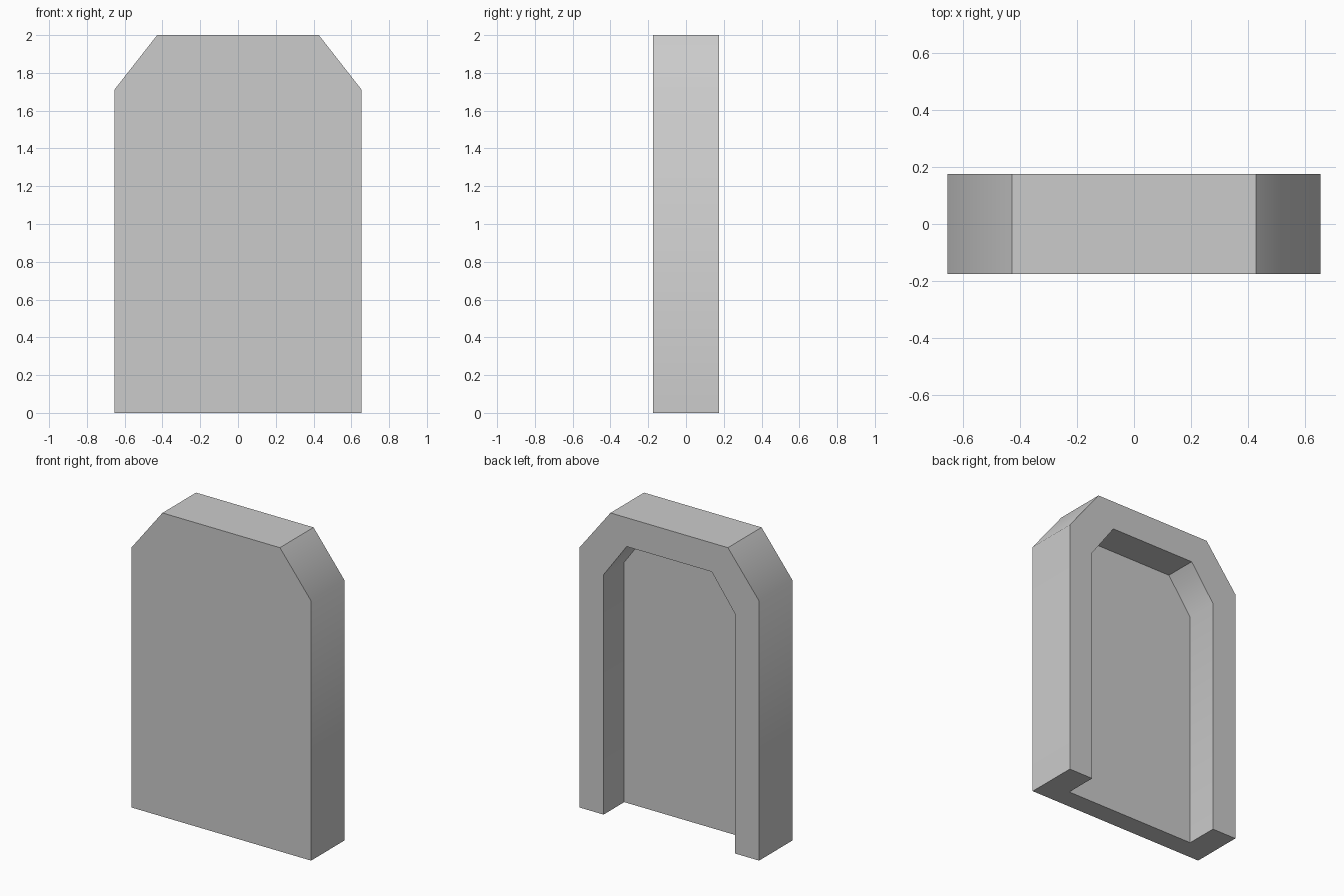
import bpy
import bmesh
from math import radians

default = bpy.data.objects.get("Cube")
if default:
    bpy.data.objects.remove(default, do_unlink=True)

FRONT, BACK = -0.175, 0.175
RECESS = -0.04          # depth at which the back recess stops

grey = bpy.data.materials.new("light_grey")
grey.use_nodes = True
grey.diffuse_color = (0.6, 0.6, 0.6, 1)
grey.node_tree.nodes["Principled BSDF"].inputs["Base Color"].default_value = (0.6, 0.6, 0.6, 1)


def arch_block(name, half_width, shoulder, half_top, top, bottom, y0, y1):
    """Chamfer-topped profile, mirrored in x and extruded from y0 to y1."""
    right = [(half_width, bottom), (half_width, shoulder), (half_top, top)]
    profile = right + [(-x, z) for x, z in reversed(right)]
    bm = bmesh.new()
    face = bm.faces.new([bm.verts.new((x, y0, z)) for x, z in profile])
    grown = bmesh.ops.extrude_face_region(bm, geom=[face])["geom"]
    moved = [v for v in grown if isinstance(v, bmesh.types.BMVert)]
    bmesh.ops.translate(bm, verts=moved, vec=(0, y1 - y0, 0))
    bmesh.ops.recalc_face_normals(bm, faces=bm.faces)
    mesh = bpy.data.meshes.new(name)
    bm.to_mesh(mesh)
    bm.free()
    mesh.materials.append(grey)
    obj = bpy.data.objects.new(name, mesh)
    bpy.context.collection.objects.link(obj)
    return obj


# Solid slab with chamfered upper corners
slab = arch_block("arched_slab", 0.655, 1.71, 0.428, 2.0, 0, FRONT, BACK)

# Recess in the back, open at the bottom
cutter = arch_block("recess_cutter", 0.478, 1.58, 0.31, 1.81, -0.2, RECESS, BACK + 0.2)
cutter.hide_render = True

cut = slab.modifiers.new("back_recess", "BOOLEAN")
cut.operation = "DIFFERENCE"
cut.solver = "EXACT"
cut.object = cutter

bpy.ops.object.select_all(action="DESELECT")
slab.select_set(True)
bpy.context.view_layer.objects.active = slab
bpy.ops.object.modifier_apply(modifier=cut.name)
bpy.data.objects.remove(cutter, do_unlink=True)

# Soft shoulders, crisp edges everywhere else
bpy.ops.object.shade_smooth_by_angle(angle=radians(45))
